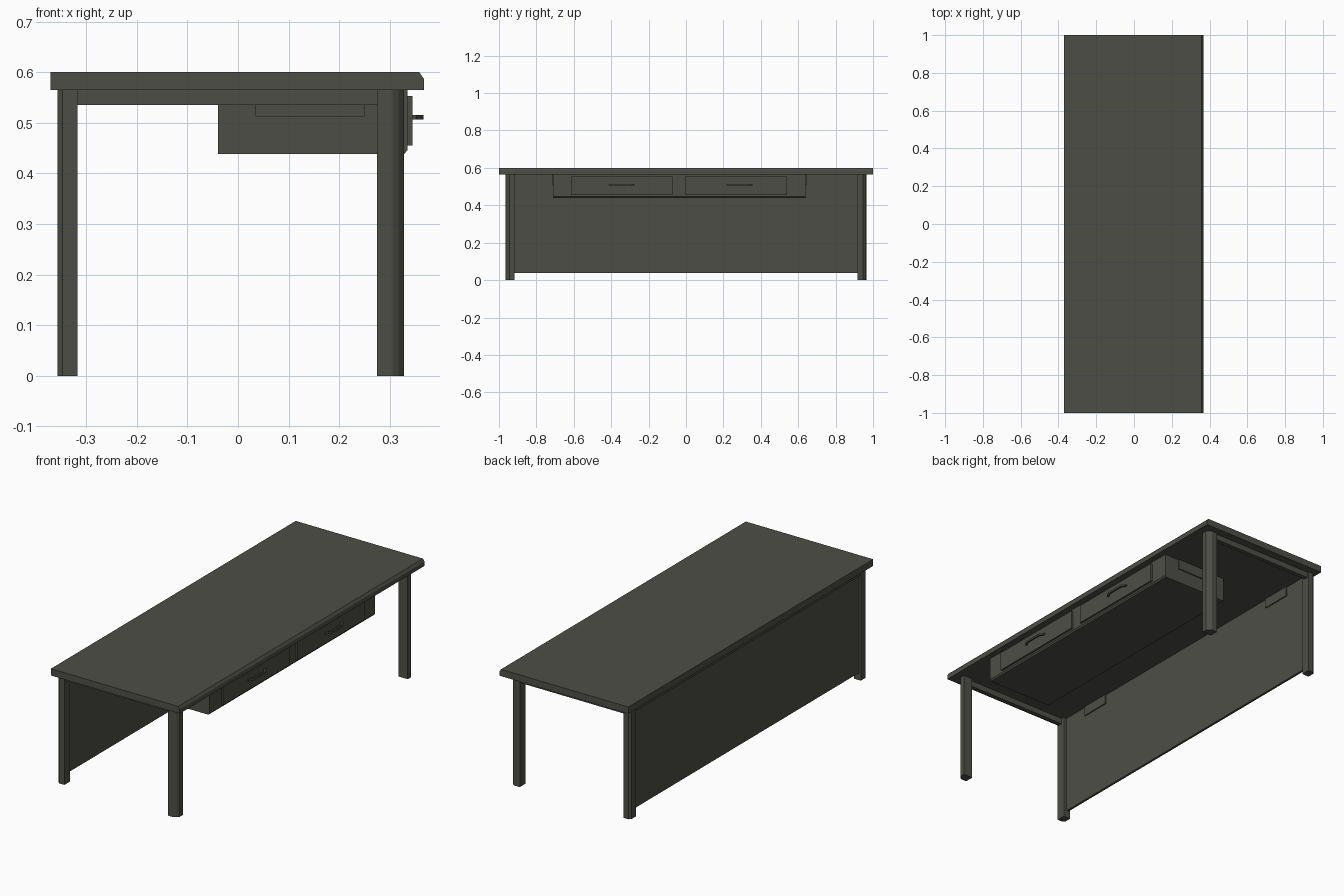
import bpy, bmesh

if "Cube" in bpy.data.objects:
    bpy.data.objects.remove(bpy.data.objects["Cube"])

mat = bpy.data.materials.new("dark grey")
mat.diffuse_color = (0.076, 0.076, 0.064, 1)
mat.use_nodes = True
mat.node_tree.nodes["Principled BSDF"].inputs["Base Color"].default_value = mat.diffuse_color


def finish(name, bm):
    bmesh.ops.recalc_face_normals(bm, faces=bm.faces)
    me = bpy.data.meshes.new(name)
    bm.to_mesh(me)
    bm.free()
    me.materials.append(mat)
    ob = bpy.data.objects.new(name, me)
    bpy.context.collection.objects.link(ob)
    return ob


def prism(name, pts, lo, hi, axis):
    """Extrude a 2D profile: axis 'y' takes (x, z) points, axis 'z' takes (x, y)."""
    bm = bmesh.new()
    place = (lambda p: (p[0], lo, p[1])) if axis == 'y' else (lambda p: (p[0], p[1], lo))
    face = bm.faces.new([bm.verts.new(place(p)) for p in pts])
    ext = bmesh.ops.extrude_face_region(bm, geom=[face])
    vec = (0, hi - lo, 0) if axis == 'y' else (0, 0, hi - lo)
    bmesh.ops.translate(bm, vec=vec, verts=[g for g in ext["geom"] if isinstance(g, bmesh.types.BMVert)])
    return finish(name, bm)


def box(name, x0, x1, y0, y1, z0, z1):
    return prism(name, [(x0, z0), (x1, z0), (x1, z1), (x0, z1)], y0, y1, 'y')


# Table top with a chamfered front edge
prism("table_top", [(-0.37, 0.565), (0.367, 0.565), (0.367, 0.587),
                    (0.358, 0.60), (-0.37, 0.60)], -1, 1, 'y')

# Legs with chamfered outer corners, and end aprons
for s, side in ((-1, "left"), (1, "right")):
    yo, yi = s * 0.965, s * 0.918
    prism("front_leg_" + side, [(0.275, yi), (0.328, yi), (0.328, s * 0.945),
                                (0.317, s * 0.958), (0.305, yo), (0.275, yo)], 0, 0.565, 'z')
    prism("back_leg_" + side, [(-0.317, yi), (-0.357, yi), (-0.357, s * 0.955),
                               (-0.347, yo), (-0.317, yo)], 0, 0.565, 'z')
    a, b = sorted((s * 0.957, s * 0.935))
    box("end_apron_" + side, -0.34, 0.30, a, b, 0.535, 0.565)

# Modesty panel and back rail
box("back_panel", -0.347, -0.335, -0.918, 0.918, 0.038, 0.565)
box("back_rail", -0.352, -0.335, -0.918, 0.918, 0.54, 0.565)

# Drawer case with a chamfered lower front edge
prism("drawer_case", [(-0.04, 0.438), (0.328, 0.438), (0.335, 0.446),
                      (0.335, 0.565), (-0.04, 0.565)], -0.71, 0.64, 'y')

# Drawer fronts and handles
for i, (y0, y1) in enumerate(((-0.615, -0.072), (-0.005, 0.54))):
    box(f"drawer_front_{i}", 0.335, 0.345, y0, y1, 0.455, 0.553)
    c = (-0.345, 0.285)[i]
    prism(f"drawer_handle_{i}", [
        (0.345, c - 0.072), (0.352, c - 0.072), (0.366, c - 0.05), (0.366, c + 0.05),
        (0.352, c + 0.072), (0.345, c + 0.072), (0.345, c + 0.062), (0.358, c + 0.045),
        (0.358, c - 0.045), (0.345, c - 0.062)], 0.506, 0.515, 'z')

# Fixing brackets beside the drawer case and on the back panel
box("case_bracket_left", 0.035, 0.25, -0.716, -0.71, 0.512, 0.565)
box("case_bracket_right", 0.035, 0.25, 0.64, 0.646, 0.512, 0.565)
box("panel_bracket_left", -0.335, -0.329, -0.775, -0.615, 0.515, 0.565)
box("panel_bracket_right", -0.335, -0.329, 0.62, 0.78, 0.515, 0.565)
